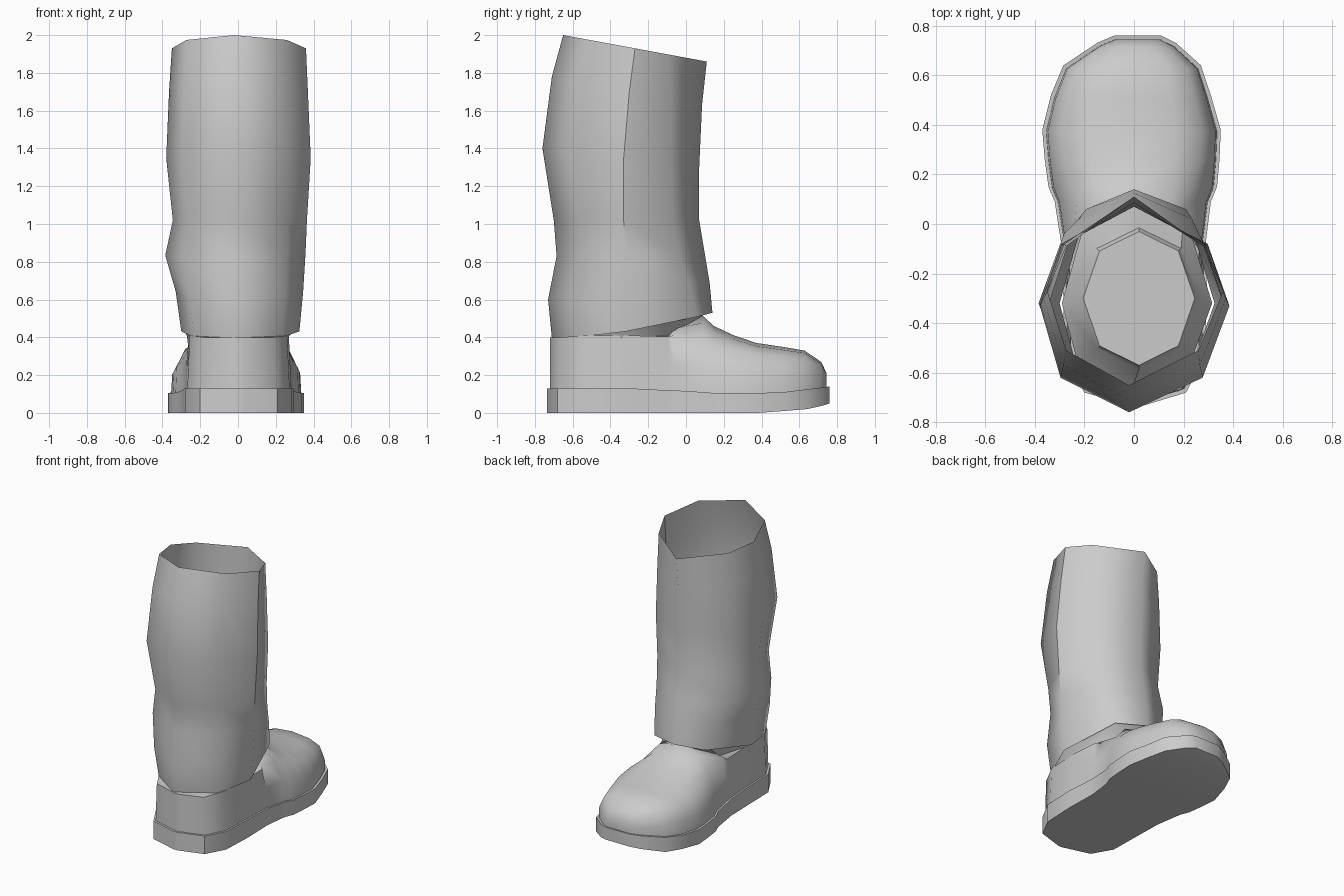
import bpy, bmesh, math

cube = bpy.data.objects.get("Cube")
if cube:
    bpy.data.objects.remove(cube, do_unlink=True)

grey = bpy.data.materials.new("plain grey")
grey.use_nodes = True
grey.diffuse_color = (0.6, 0.6, 0.6, 1)
grey.node_tree.nodes["Principled BSDF"].inputs["Base Color"].default_value = (0.6, 0.6, 0.6, 1)


def loft(name, rings, caps=(), angle=40):
    """Skin a list of closed rings; caps lists the rings to fill."""
    bm = bmesh.new()
    loops = [[bm.verts.new(p) for p in ring] for ring in rings]
    for a, b in zip(loops, loops[1:]):
        for i in range(len(a)):
            j = (i + 1) % len(a)
            bm.faces.new((a[i], a[j], b[j], b[i]))
    for c in caps:
        bm.faces.new(loops[c])
    bmesh.ops.recalc_face_normals(bm, faces=bm.faces)
    mesh = bpy.data.meshes.new(name)
    bm.to_mesh(mesh)
    bm.free()
    mesh.materials.append(grey)
    obj = bpy.data.objects.new(name, mesh)
    bpy.context.collection.objects.link(obj)
    bpy.ops.object.select_all(action='DESELECT')
    obj.select_set(True)
    bpy.context.view_layer.objects.active = obj
    bpy.ops.object.shade_smooth_by_angle(angle=math.radians(angle))
    return obj


# Foot stations, heel to toe: y, left x, right x, sole bottom, sole top, upper top, roundness
stations = [
    (-.735, 0, .03, 0, .13, .40, 0),
    (-.68, -.20, .21, 0, .13, .40, 0),
    (-.54, -.28, .285, 0, .13, .41, 0),
    (-.30, -.285, .295, 0, .13, .41, 0),
    (-.10, -.29, .29, 0, .12, .41, .1),
    (-.07, -.295, .29, 0, .12, .46, .7),
    (.09, -.32, .31, 0, .11, .515, 1.5),
    (.15, -.345, .335, 0, .105, .46, 1.4),
    (.26, -.36, .345, 0, .105, .41, 1.1),
    (.38, -.37, .35, 0, .105, .37, 1),
    (.52, -.335, .31, .01, .11, .35, 1),
    (.64, -.285, .27, .02, .125, .33, 1),
    (.73, -.15, .17, .04, .135, .27, 1),
    (.76, -.08, .11, .05, .14, .21, 1),
]

# Sole slab
loft("sole", [[(l, y, b), (l, y, t), (r, y, t), (r, y, b)]
              for y, l, r, b, t, h, k in stations], caps=(0, -1))


# Rounded shoe upper sitting just inside the sole edge
def upper_ring(y, l, r, b, t, h, k):
    half = [(1, 0), (.98, .42), (.95 - .13 * k, 1 - .2 * k), (.5, 1 - .06 * k)]
    low, span = t - .02, h - t + .02
    pts = [(l * u, low + span * v) for u, v in half] + [((l + r) / 2, h)]
    pts += [(r * u, low + span * v) for u, v in reversed(half)]
    return [(x * .96, y * .98, z) for x, z in pts]


loft("shoe_upper", [upper_ring(*s) for s in stations], caps=(0, -1), angle=62)

# Trouser leg rings: front y, front z, back y, back z, left x, right x, side y, back corner y
leg_rings = [
    (-.65, 2.0, .11, 1.86, -.35, .36, -.27, -.09),
    (-.71, 1.78, .085, 1.63, -.365, .37, -.30, -.08),
    (-.76, 1.40, .07, 1.30, -.38, .385, -.33, -.08),
    (-.70, 1.02, .07, 1.02, -.345, .365, -.33, -.07),
    (-.685, .83, .10, .84, -.385, .357, -.32, -.04),
    (-.73, .60, .125, .69, -.33, .345, -.32, .02),
    (-.71, .395, .14, .53, -.30, .325, -.32, .06),
]


def leg_ring(fy, fz, by, bz, l, r, sy, cy, bend=1):
    shrink = .78 - .9 * (cy + .09)
    fc = fy + .14
    pts = [(-.02, fy), (r * .72, fc), (r, sy), (r * shrink, cy),
           (0, by), (l * shrink, cy), (l, sy), (l * .78, fc)]
    return [(x, y, fz + (bz - fz) * ((y - fy) / (by - fy)) ** bend) for x, y in pts]


hem = leg_ring(*leg_rings[-1], bend=1.7)
leg = loft("trouser_leg", [leg_ring(*s) for s in leg_rings[:-1]] + [hem], angle=85)

# Pressed crease down one side of the leg
verts = leg.data.vertices
for edge in leg.data.edges:
    a, b = (verts[i] for i in edge.vertices)
    if a.index % 8 == b.index % 8 == 2 and min(a.co.z, b.co.z) > .8:
        edge.use_edge_sharp = True


# Ankle collar filling the hem and narrowing up inside the trouser leg
def oval(cx, rx, ry, cy, z):
    angles = [math.tau * i / 8 for i in range(8)]
    return [(cx + rx * math.sin(a), cy - ry * math.cos(a), z) for a in angles]


inset = [(x * .97, -.3 + (y + .3) * .97, z + .03) for x, y, z in hem]
loft("ankle_collar", [oval(0, .265, .33, -.35, .36), oval(0, .27, .33, -.34, .405), inset,
                      oval(.02, .24, .285, -.30, .54), oval(.02, .225, .27, -.30, .58)],
     caps=(0, -1))
